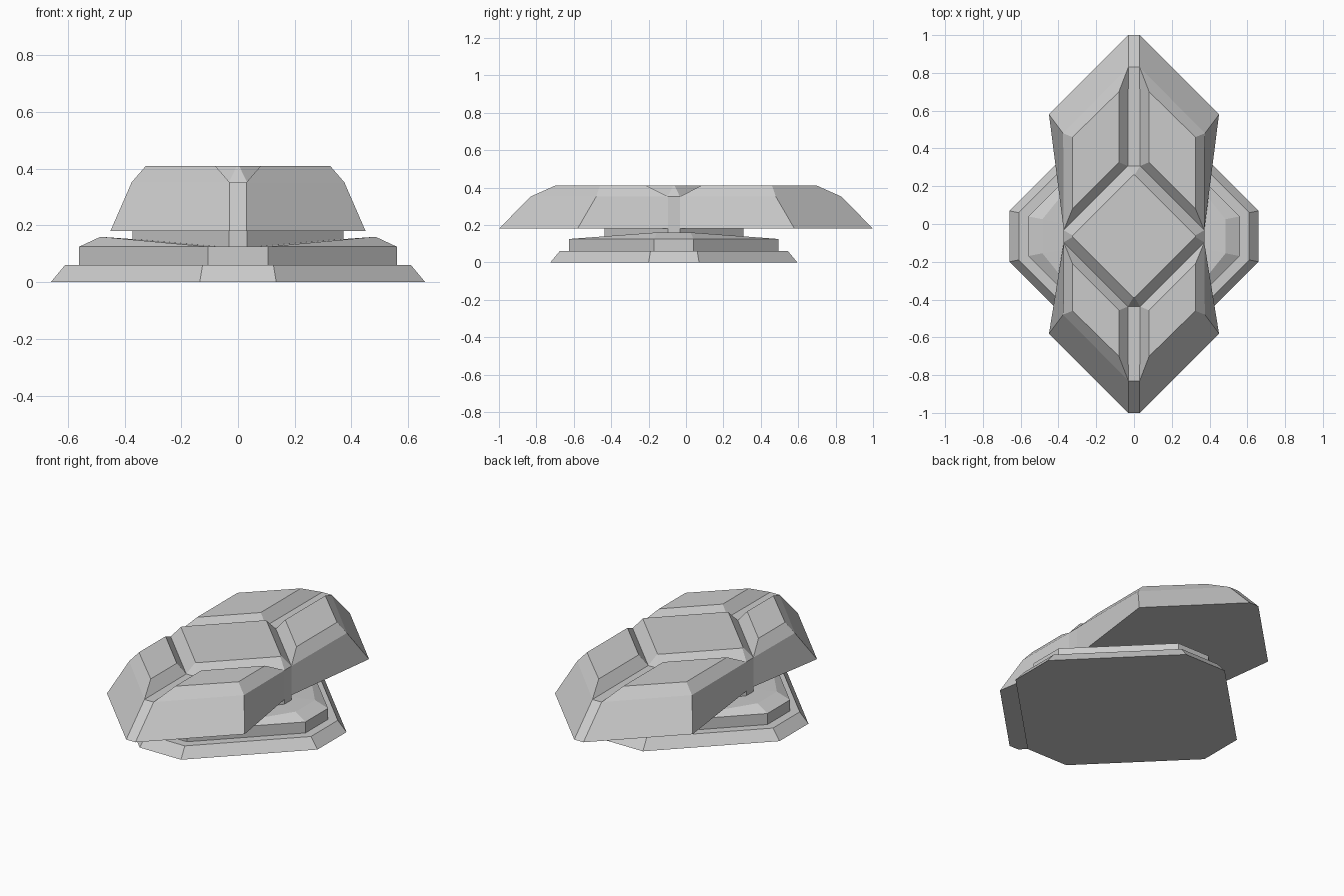
import bpy
import bmesh

cube = bpy.data.objects.get("Cube")
if cube:
    bpy.data.objects.remove(cube, do_unlink=True)

CENTRE_Y = -0.065          # the base and hub sit a little towards the front

grey = bpy.data.materials.new("light_grey")
grey.use_nodes = True
colour = (0.6, 0.6, 0.6, 1)
grey.diffuse_color = colour
grey.node_tree.nodes["Principled BSDF"].inputs["Base Color"].default_value = colour


def octagon(r, half, z):
    """Diamond with cut corners, anticlockwise from the left-hand side."""
    pts = [(r, -half), (r, half), (half, r), (-half, r),
           (-r, half), (-r, -half), (-half, -r), (half, -r)]
    return [(x, y + CENTRE_Y, z) for x, y in pts]


def loft(name, rings, bottom=True, peak=None):
    """Join rings of points with quads; close the top flat or to a peak."""
    bm = bmesh.new()
    loops = [[bm.verts.new(p) for p in ring] for ring in rings]
    n = len(loops[0])
    for low, high in zip(loops, loops[1:]):
        for i in range(n):
            j = (i + 1) % n
            bm.faces.new((low[i], low[j], high[j], high[i]))
    if bottom:
        bm.faces.new(loops[0][::-1])
    if peak:
        tip = bm.verts.new(peak)
        for i in range(n):
            bm.faces.new((loops[-1][i], loops[-1][(i + 1) % n], tip))
    else:
        bm.faces.new(loops[-1])
    bmesh.ops.remove_doubles(bm, verts=bm.verts, dist=0.0005)
    bmesh.ops.recalc_face_normals(bm, faces=bm.faces)
    mesh = bpy.data.meshes.new(name)
    bm.to_mesh(mesh)
    bm.free()
    mesh.materials.append(grey)
    obj = bpy.data.objects.new(name, mesh)
    bpy.context.collection.objects.link(obj)
    return obj


# Base plate with sloping sides
loft("base_plate", [octagon(0.66, 0.135, 0), octagon(0.61, 0.125, 0.06)])

# Middle step, its top rising to a ridge on the left and right only
step_edge = octagon(0.56, 0.105, 0.125)
ridge = octagon(0.485, 0.09, 0.16)
step_top = [ridge[i] if i in (0, 1, 4, 5) else step_edge[i] for i in range(8)]
loft("middle_step", [octagon(0.56, 0.105, 0.06), step_edge, step_top],
     bottom=False, peak=(0, CENTRE_Y, 0.125))

# Neck between the step and the upper body
loft("neck", [octagon(0.372, 0.032, 0.12), octagon(0.372, 0.032, 0.18)], bottom=False)


# Upper body: long, waisted plate with sloping sides
def body_ring(tip, shoulder_x, shoulder_y, z):
    waist_front, waist_back = CENTRE_Y - 0.032, CENTRE_Y + 0.032
    left = [(0.03, -tip), (shoulder_x, -shoulder_y), (0.372, waist_front),
            (0.372, waist_back), (shoulder_x, shoulder_y), (0.03, tip)]
    outline = left + [(-x, y) for x, y in reversed(left)]
    return [(x, y, z) for x, y in outline]


RIM, TOP = 0.352, 0.41
loft("upper_body", [body_ring(1.0, 0.45, 0.58, 0.18), body_ring(0.83, 0.375, 0.48, RIM)])

# Raised diamond in the middle
loft("centre_pad", [octagon(0.372, 0.032, RIM), octagon(0.325, 0.004, TOP)], bottom=False)

# Four raised pads, separated by grooves
for end, s in (("front", -1), ("back", 1)):
    for side, m in (("left", 1), ("right", -1)):
        def waist(x, reach):
            return (m * x, CENTRE_Y + s * reach)
        low = [(m * 0.03, s * 0.83), (m * 0.375, s * 0.48),
               waist(0.372, 0.032), waist(0.032, 0.372)]
        high = [(m * 0.08, s * 0.70), (m * 0.325, s * 0.46),
                waist(0.325, 0.147), waist(0.08, 0.392)]
        loft(f"{end}_{side}_pad", [[(x, y, RIM) for x, y in low],
                                   [(x, y, TOP) for x, y in high]], bottom=False)
